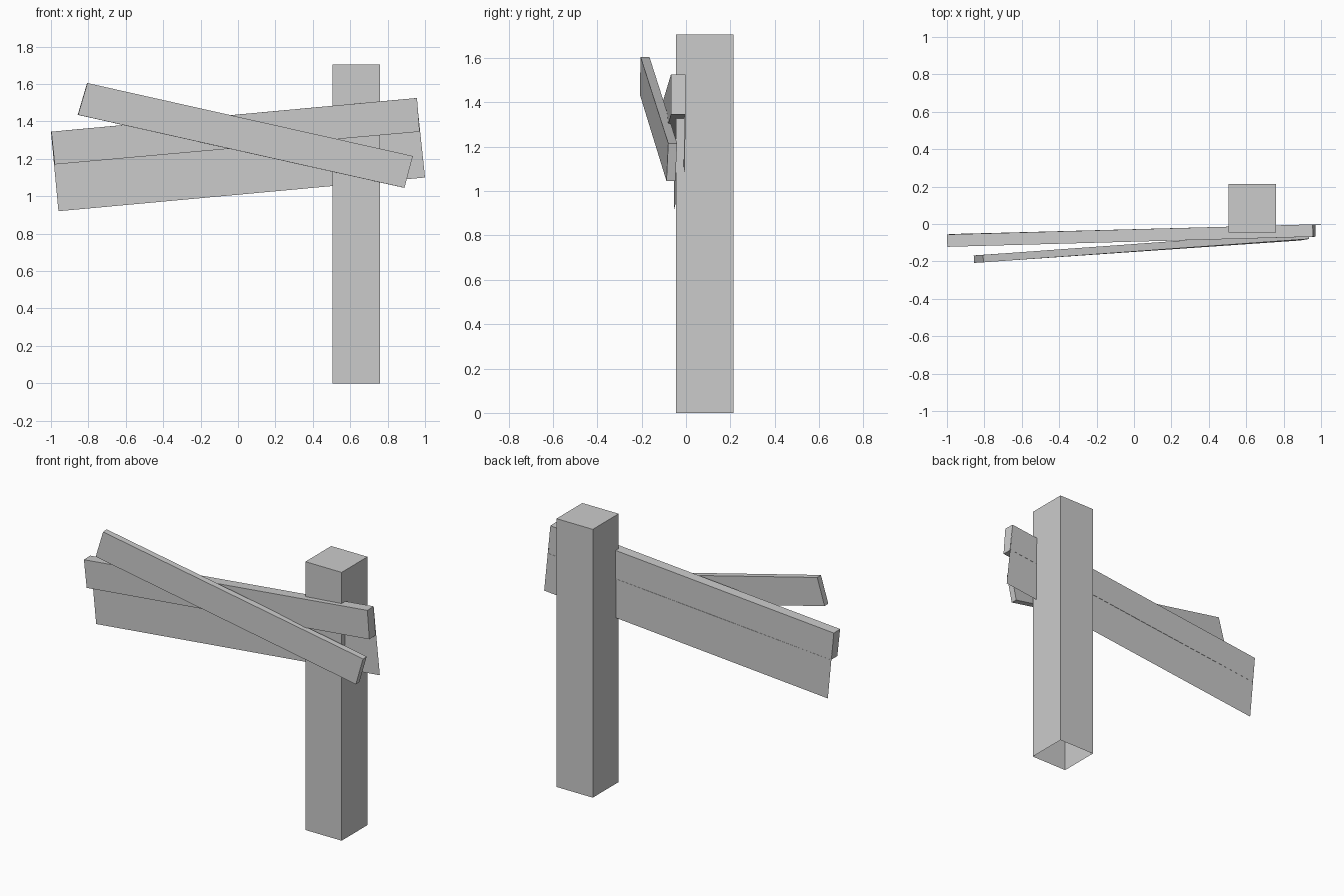
import bpy, bmesh
from mathutils import Vector

if "Cube" in bpy.data.objects:
    bpy.data.objects.remove(bpy.data.objects["Cube"])


def make_object(name, verts, faces):
    mesh = bpy.data.meshes.new(name)
    mesh.from_pydata(verts, [], faces)
    mesh.update()
    obj = bpy.data.objects.new(name, mesh)
    bpy.context.collection.objects.link(obj)
    return obj


def prism(name, front, depth, skip=()):
    """Extrude a four-cornered front face backwards by depth."""
    n = len(front)
    back = [Vector(p) + Vector(depth) for p in front]
    faces = [tuple(range(n)), tuple(range(2 * n - 1, n - 1, -1))]
    faces += [(i, i + n, (i + 1) % n + n, (i + 1) % n) for i in range(n)]
    faces = [f for i, f in enumerate(faces) if i not in skip]
    return make_object(name, [Vector(p) for p in front] + back, faces)


# Square post, open underneath (first side face is the bottom)
prism("post",
      [(0.505, -0.045, 0), (0.76, -0.045, 0),
       (0.76, -0.045, 1.705), (0.505, -0.045, 1.705)],
      (0, 0.26, 0), skip=(2,))

# Sign board: thick upper strip
prism("board_upper",
      [(-0.98, -0.12, 1.17), (0.971, -0.068, 1.345),
       (0.957, -0.068, 1.525), (-0.998, -0.122, 1.345)],
      (-0.002, 0.066, 0), skip=(1,))

# Sign board: full-height back sheet
make_object("board_back",
            [(-0.96, -0.053, 0.92), (1.0, -0.004, 1.10),
             (0.955, -0.002, 1.525), (-1.0, -0.056, 1.345)],
            [(3, 2, 1, 0)])

# Crossed plank tilted the other way
prism("cross_plank",
      [(-0.855, -0.208, 1.435), (0.89, -0.088, 1.045),
       (0.935, -0.08, 1.215), (-0.805, -0.205, 1.605)],
      (-0.002, 0.04, 0))
